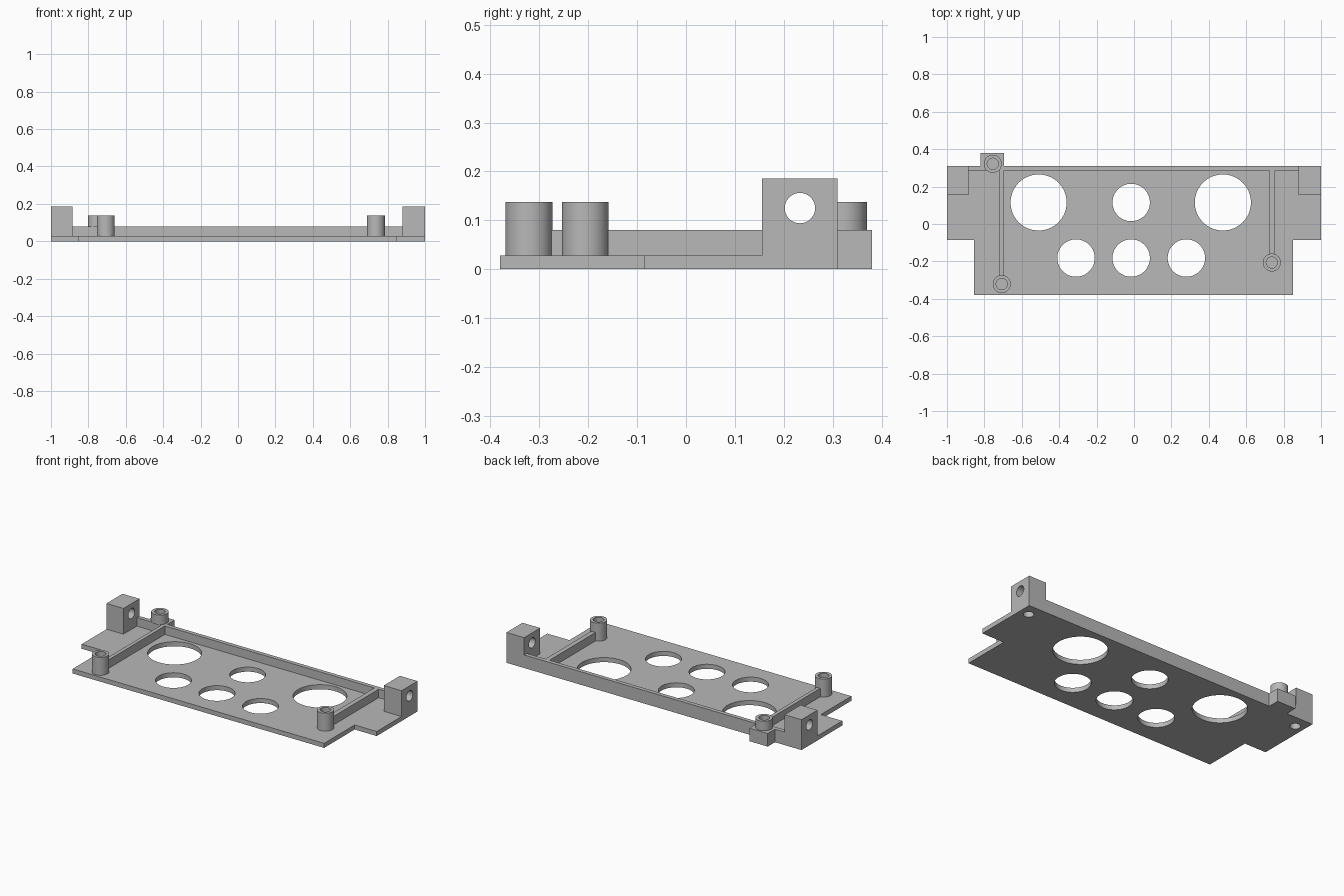
import bpy
import bmesh
from math import pi, radians
from mathutils import Matrix, Vector

cube = bpy.data.objects.get("Cube")
if cube:
    bpy.data.objects.remove(cube, do_unlink=True)

grey = bpy.data.materials.new("light grey")
grey.use_nodes = True
grey.diffuse_color = (0.48, 0.48, 0.48, 1)
grey.node_tree.nodes["Principled BSDF"].inputs["Base Color"].default_value = (0.48, 0.48, 0.48, 1)

FLOOR, RIM, POST_TOP, LUG_TOP = 0.028, 0.08, 0.138, 0.186


def finish(name, bm):
    mesh = bpy.data.meshes.new(name)
    bmesh.ops.recalc_face_normals(bm, faces=bm.faces)
    bm.to_mesh(mesh)
    bm.free()
    mesh.materials.append(grey)
    obj = bpy.data.objects.new(name, mesh)
    bpy.context.scene.collection.objects.link(obj)
    return obj


def prism(name, outline, z0, z1):
    bm = bmesh.new()
    face = bm.faces.new([bm.verts.new((x, y, z0)) for x, y in outline])
    top = bmesh.ops.extrude_face_region(bm, geom=[face])["geom"]
    verts = [v for v in top if isinstance(v, bmesh.types.BMVert)]
    bmesh.ops.translate(bm, verts=verts, vec=(0, 0, z1 - z0))
    return finish(name, bm)


def box(name, x0, x1, y0, y1, z0, z1):
    return prism(name, [(x0, y0), (x1, y0), (x1, y1), (x0, y1)], z0, z1)


def cylinder(name, center, radius, length, axis="Z"):
    bm = bmesh.new()
    turn = Matrix.Rotation(pi / 2, 4, "Y") if axis == "X" else Matrix()
    bmesh.ops.create_cone(bm, cap_ends=True, segments=64, radius1=radius, radius2=radius,
                          depth=length, matrix=Matrix.Translation(Vector(center)) @ turn)
    return finish(name, bm)


def cut(obj, cutters):
    for cutter in cutters:
        mod = obj.modifiers.new("cut", "BOOLEAN")
        mod.operation = "DIFFERENCE"
        mod.solver = "EXACT"
        mod.object = cutter
    graph = bpy.context.evaluated_depsgraph_get()
    mesh = bpy.data.meshes.new_from_object(obj.evaluated_get(graph))
    obj.modifiers.clear()
    obj.data = mesh
    for cutter in cutters:
        bpy.data.objects.remove(cutter, do_unlink=True)
    bpy.ops.object.select_all(action="DESELECT")
    obj.select_set(True)
    bpy.context.view_layer.objects.active = obj
    bpy.ops.object.shade_smooth_by_angle(angle=radians(30))


# Base plate: narrow front, wide back, notched around the lugs
plate = prism("base_plate", [
    (-0.855, -0.38), (0.85, -0.38), (0.85, -0.085), (1, -0.085),
    (1, 0.155), (0.88, 0.155), (0.88, 0.285), (-0.885, 0.285),
    (-0.885, 0.155), (-1, 0.155), (-1, -0.085), (-0.855, -0.085)], 0, FLOOR)
holes = [(-0.51, 0.115, 0.15), (0.475, 0.115, 0.15), (-0.015, 0.115, 0.1)]
holes += [(x, -0.182, 0.1) for x in (-0.31, -0.015, 0.28)]
cut(plate, [cylinder("hole_cutter", (x, y, 0), r, 0.2) for x, y, r in holes])

# Low walls around the back and sides
box("back_wall", -0.885, 0.88, 0.285, 0.31, 0, RIM)
box("right_wall", -0.718, -0.695, -0.275, 0.285, FLOOR, RIM)
box("left_wall", 0.725, 0.754, -0.16, 0.285, FLOOR, RIM)
box("rear_post_block", -0.82, -0.695, 0.31, 0.38, 0, RIM)

# Mounting lugs with a cross bore and a bore from below
for name, x0, x1 in (("right_lug", -1, -0.885), ("left_lug", 0.88, 1)):
    lug = box(name, x0, x1, 0.155, 0.31, 0, LUG_TOP)
    mid = (x0 + x1) / 2
    cut(lug, [cylinder("cross_cutter", (mid, 0.233, 0.125), 0.031, 0.3, "X"),
              cylinder("lower_cutter", (mid, 0.233, 0.02), 0.029, 0.2)])

# Hollow screw posts
for name, x, y, z0 in (("front_right_post", -0.707, -0.321, FLOOR),
                       ("front_left_post", 0.737, -0.206, FLOOR),
                       ("rear_post", -0.755, 0.322, RIM)):
    post = cylinder(name, (x, y, (z0 + POST_TOP) / 2), 0.048, POST_TOP - z0)
    cut(post, [cylinder("post_cutter", (x, y, 0.1), 0.03, 0.3)])
